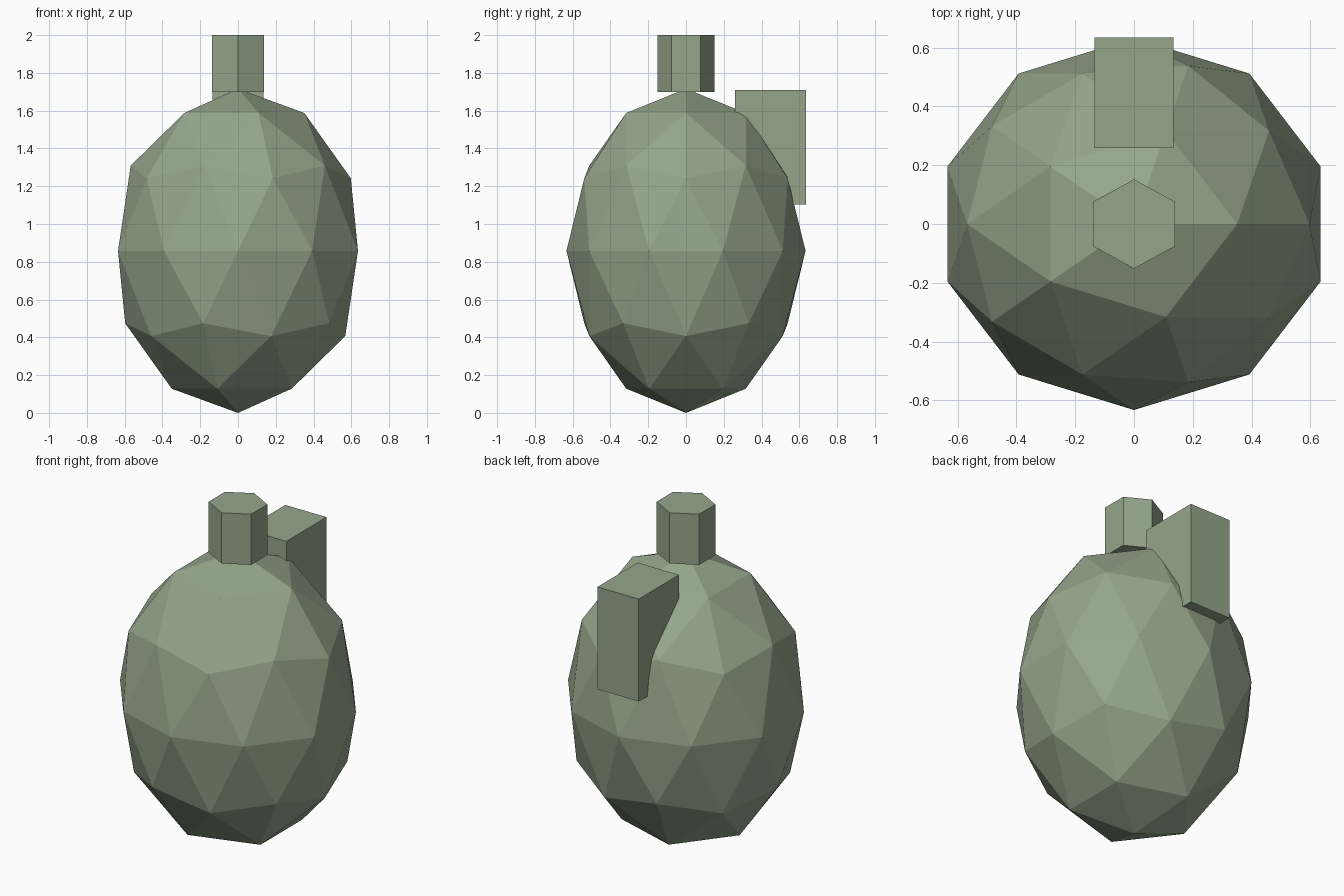
import bpy
import math

if "Cube" in bpy.data.objects:
    bpy.data.objects.remove(bpy.data.objects["Cube"])

SX = 1.055  # the whole shape is slightly wider than deep

green = bpy.data.materials.new("dull_olive_green")
green.diffuse_color = (0.30, 0.38, 0.26, 1.0)
green.use_nodes = True
green.node_tree.nodes["Principled BSDF"].inputs["Base Color"].default_value = green.diffuse_color


def finish(name):
    """Name the active object, apply its scale and colour it."""
    obj = bpy.context.object
    obj.name = name
    bpy.ops.object.transform_apply(location=False, rotation=True, scale=True)
    obj.data.materials.append(green)
    return obj


# Faceted egg-shaped body
bpy.ops.mesh.primitive_ico_sphere_add(subdivisions=2, radius=1, location=(0, 0, 0.858))
bpy.context.object.scale = (0.633 * SX, 0.633, 0.858)
finish("body")

# Six-sided cap with corners pointing front and back
bpy.ops.mesh.primitive_cylinder_add(vertices=6, radius=0.152, depth=0.3, location=(0, 0, 1.85))
bpy.context.object.scale = (SX, 1, 1)
finish("cap")

# Upright lever block on the back
bpy.ops.mesh.primitive_cube_add(size=1, location=(0, 0.447, 1.407))
bpy.context.object.scale = (0.27, 0.376, 0.606)
finish("lever")
